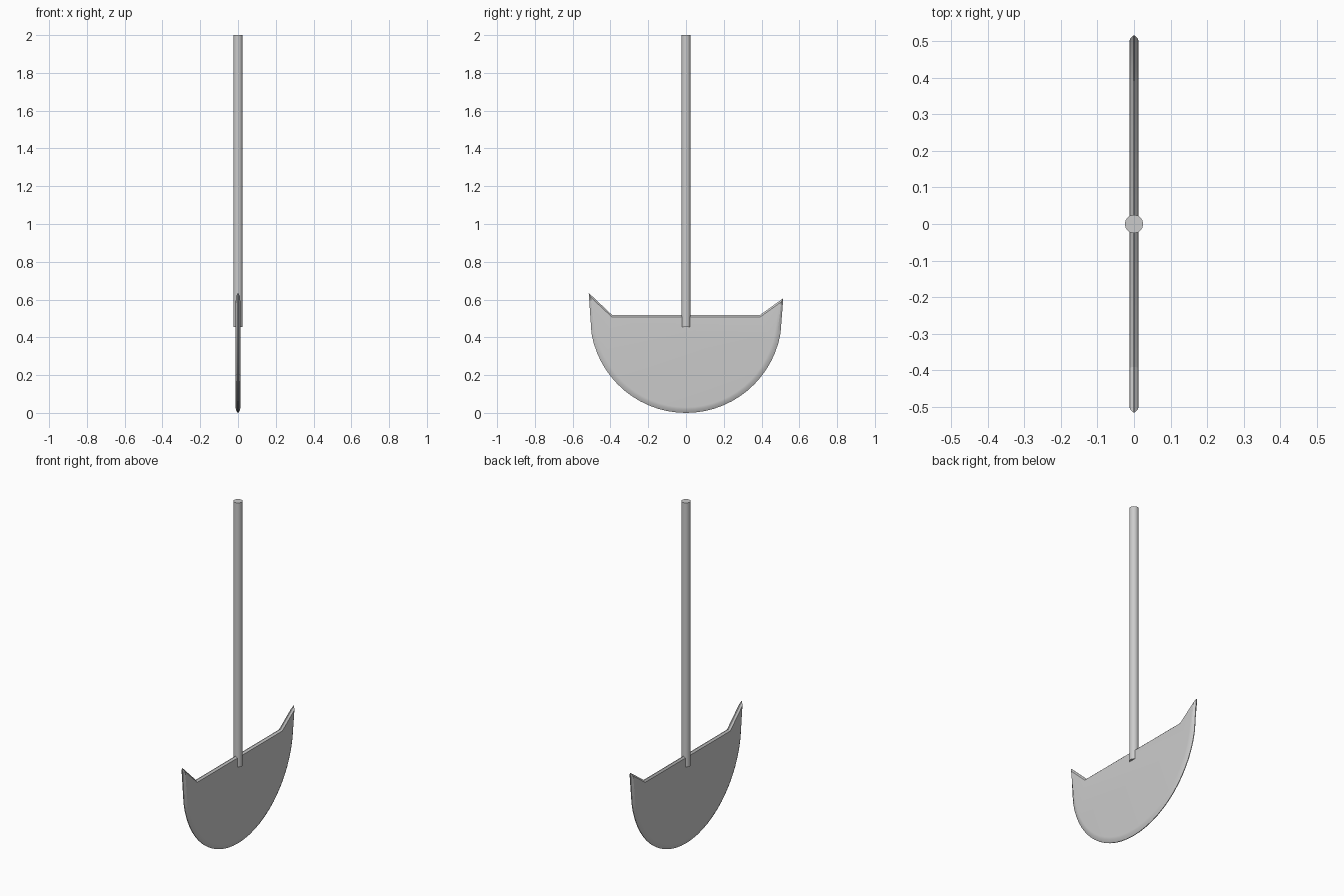
import bpy, bmesh
from math import cos, sin, radians

if "Cube" in bpy.data.objects:
    bpy.data.objects.remove(bpy.data.objects["Cube"])

ARC_STEPS = 28


def outline(radius, tip_l, notch_l, notch_r, tip_r):
    """Blade outline in (y, z): round lower edge, two upswept tips, flat top."""
    angles = [radians(190 + 160 * i / ARC_STEPS) for i in range(ARC_STEPS + 1)]
    arc = [(radius * cos(a), 0.508 + radius * sin(a)) for a in angles]
    return arc + [tip_r, notch_r, notch_l, tip_l]


def smooth(obj):
    bpy.ops.object.select_all(action='DESELECT')
    obj.select_set(True)
    bpy.context.view_layer.objects.active = obj
    bpy.ops.object.shade_smooth_by_angle(angle=radians(30))


# Blade: thin cutting rim, bevel, then the flat cheek, mirrored in x
rim = outline(0.508, (-0.515, 0.635), (-0.39, 0.517), (0.39, 0.517), (0.515, 0.607))
bevel = outline(0.491, (-0.505, 0.613), (-0.393, 0.508), (0.393, 0.508), (0.505, 0.588))
cheek = outline(0.478, (-0.489, 0.580), (-0.396, 0.495), (0.396, 0.495), (0.489, 0.562))
layers = [(-0.0123, cheek), (-0.0115, bevel), (-0.002, rim),
          (0.002, rim), (0.0115, bevel), (0.0123, cheek)]

bm = bmesh.new()
rings = [[bm.verts.new((x, y, z)) for y, z in pts] for x, pts in layers]
n = len(rim)
for a, b in zip(rings, rings[1:]):
    for i in range(n):
        j = (i + 1) % n
        bm.faces.new((a[i], a[j], b[j], b[i]))
bm.faces.new(rings[0])
bm.faces.new(rings[-1])
bmesh.ops.recalc_face_normals(bm, faces=bm.faces)
mesh = bpy.data.meshes.new("blade")
bm.to_mesh(mesh)
bm.free()
blade = bpy.data.objects.new("blade", mesh)
bpy.context.collection.objects.link(blade)
smooth(blade)

# Handle: straight round pole, its lower end overlapping the blade
bottom, top = 0.455, 2.0
bpy.ops.mesh.primitive_cylinder_add(vertices=16, radius=0.025, depth=top - bottom,
                                    location=(0, 0, (top + bottom) / 2))
handle = bpy.context.object
handle.name = "handle"
smooth(handle)
